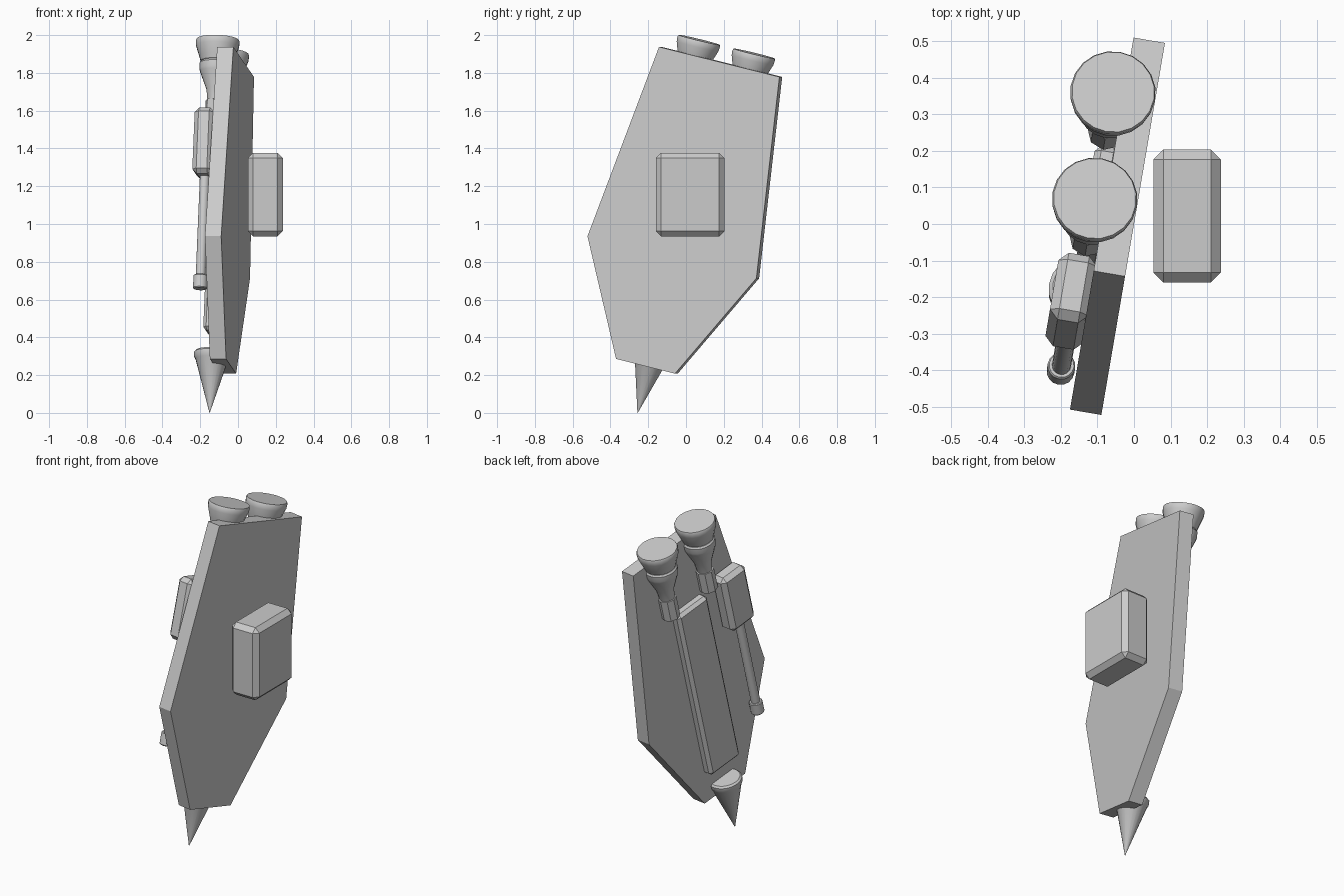
import bpy, bmesh, math
from mathutils import Matrix, Vector

cube = bpy.data.objects.get("Cube")
if cube:
    bpy.data.objects.remove(cube, do_unlink=True)

grey = bpy.data.materials.new("light_grey")
grey.use_nodes = True
grey.diffuse_color = (0.6, 0.6, 0.6, 1)
grey.node_tree.nodes["Principled BSDF"].inputs["Base Color"].default_value = (0.6, 0.6, 0.6, 1)

# The whole plate assembly leans back and is turned slightly
LEAN = Matrix.Rotation(math.radians(-9.7), 4, 'Z') @ Matrix.Rotation(math.radians(-13.8), 4, 'X')
MID = -0.27   # centre line of the plate, in leaning coordinates


def finish(name, bm, matrix, smooth=True):
    bmesh.ops.remove_doubles(bm, verts=bm.verts, dist=1e-5)
    bmesh.ops.recalc_face_normals(bm, faces=bm.faces)
    bm.transform(matrix)
    mesh = bpy.data.meshes.new(name)
    bm.to_mesh(mesh)
    bm.free()
    mesh.materials.append(grey)
    obj = bpy.data.objects.new(name, mesh)
    bpy.context.collection.objects.link(obj)
    if smooth:
        bpy.ops.object.select_all(action='DESELECT')
        obj.select_set(True)
        bpy.context.view_layer.objects.active = obj
        bpy.ops.object.shade_smooth_by_angle(angle=math.radians(32))
    return obj


def lathe(name, profile, x, y, sides=20):
    """Closed solid of revolution round an upright axis; profile is (radius, height)."""
    bm = bmesh.new()
    rings = []
    for r, z in profile:
        rings.append([bm.verts.new((x + r * math.cos(math.tau * i / sides),
                                    y + r * math.sin(math.tau * i / sides), z))
                      for i in range(sides)])
    for a, b in zip(rings, rings[1:]):
        for i in range(sides):
            j = (i + 1) % sides
            bm.faces.new((a[i], a[j], b[j], b[i]))
    bm.faces.new(rings[0])
    bm.faces.new(rings[-1])
    return finish(name, bm, LEAN)


def block(name, low, high, bevel, matrix):
    """Chamfered box between two corners."""
    low, high = Vector(low), Vector(high)
    bm = bmesh.new()
    bmesh.ops.create_cube(bm, size=1, matrix=Matrix.Translation((low + high) / 2)
                          @ Matrix.Diagonal((*(high - low), 1)))
    bmesh.ops.bevel(bm, geom=bm.edges[:], offset=bevel, segments=1, affect='EDGES')
    return finish(name, bm, matrix, smooth=False)


# Six-sided plate: half outline mirrored about the centre line
half = [(0.333, 1.847), (0.467, 0.782), (0.163, 0.188)]
outline = [(MID + w, z) for w, z in half] + [(MID - w, z) for w, z in reversed(half)]
bm = bmesh.new()
face = bm.faces.new([bm.verts.new((0, y, z)) for y, z in outline])
extruded = bmesh.ops.extrude_face_region(bm, geom=[face], use_keep_orig=True)
bmesh.ops.translate(bm, vec=(-0.087, 0, 0),
                    verts=[v for v in extruded["geom"] if isinstance(v, bmesh.types.BMVert)])
finish("shield_plate", bm, LEAN, smooth=False)

# Raised spine on the inner face
block("spine_panel", (-0.14, MID - 0.12, 0.36), (-0.07, MID + 0.12, 1.45), 0.018, LEAN)

# Pair of thrusters: bell, collar and feed pipe
for side, label in ((-1, "front"), (1, "rear")):
    y = MID + side * 0.152
    lathe(label + "_thruster_bell", [(0.07, 1.80), (0.088, 1.815), (0.096, 1.84), (0.115, 1.895),
                                     (0.117, 1.92), (0.113, 1.93)], -0.117, y)
    lathe(label + "_thruster_collar", [(0.04, 1.58), (0.05, 1.66), (0.088, 1.755),
                                       (0.092, 1.77), (0.092, 1.80), (0.085, 1.81)], -0.117, y)
    lathe(label + "_thruster_pipe", [(0.052, 1.47), (0.052, 1.60)], -0.117, y, 8)

# Side gun: body, barrel and muzzle
block("gun_body", (-0.187, -0.665, 1.147), (-0.08, -0.475, 1.508), 0.025, LEAN)
lathe("gun_barrel", [(0.026, 0.57), (0.026, 1.17)], -0.13, -0.576, 16)
lathe("gun_muzzle", [(0.034, 0.535), (0.038, 0.54), (0.038, 0.605), (0.034, 0.61)], -0.13, -0.576, 16)

# Spike at the bottom
lathe("bottom_spike", [(0.001, -0.066), (0.087, 0.225), (0.096, 0.24),
                       (0.096, 0.262), (0.086, 0.272)], -0.105, MID)

# Upright mounting block beside the outer face
block("mount_block", (0.053, -0.16, 0.935), (0.237, 0.203, 1.377), 0.027, Matrix.Identity(4))
